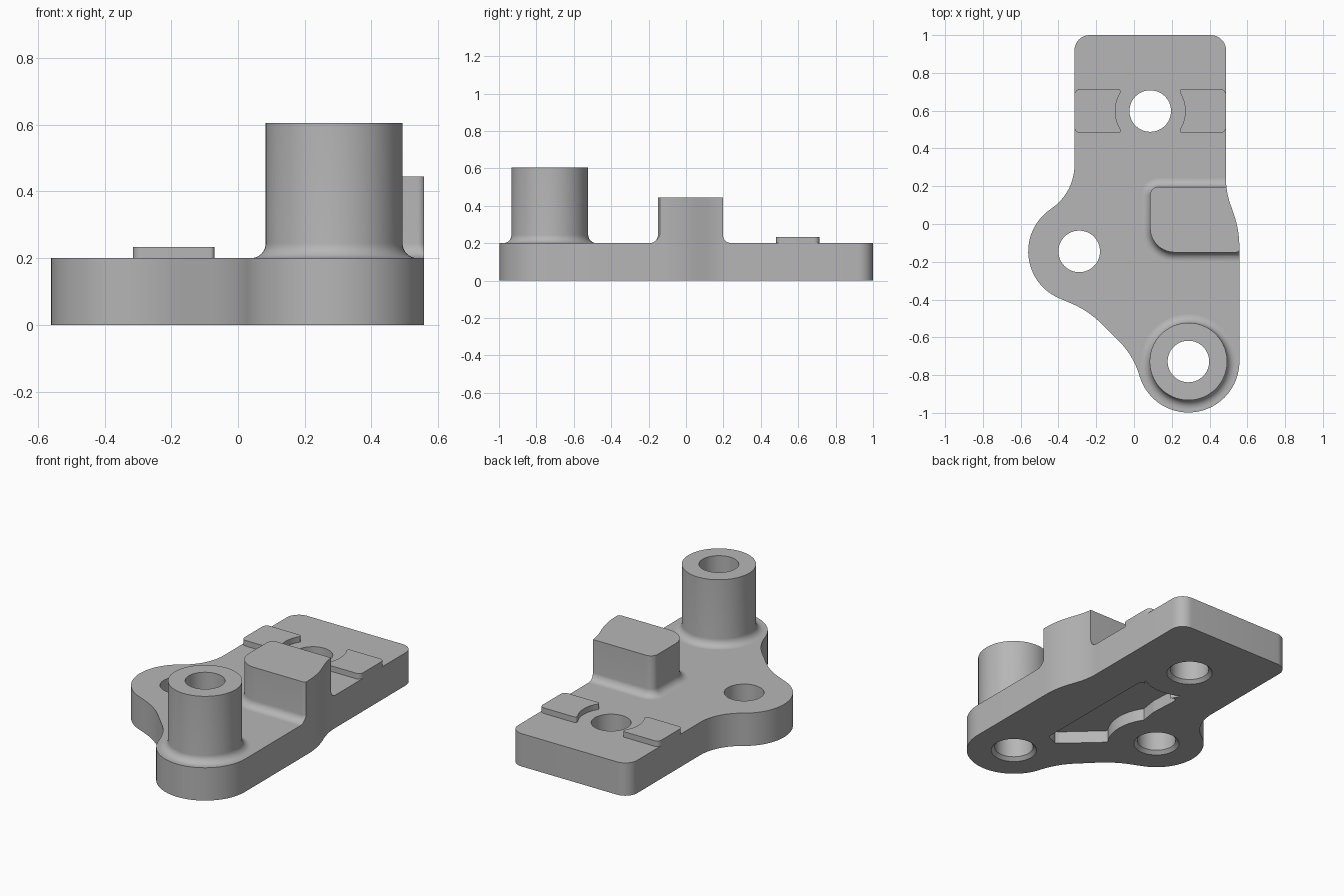
import bpy, bmesh
from math import sin, cos, tan, atan2, radians, pi
from mathutils import Vector

if "Cube" in bpy.data.objects:
    bpy.data.objects.remove(bpy.data.objects["Cube"])

# Material
grey = bpy.data.materials.new("plain grey")
grey.use_nodes = True
COLOUR = (0.47, 0.47, 0.47, 1)
grey.diffuse_color = COLOUR
for node in grey.node_tree.nodes:
    if node.type == "BSDF_PRINCIPLED":
        node.inputs["Base Color"].default_value = COLOUR

# Key centres and heights
BOSS, EAR, REAR = (0.288, -0.728), (-0.29, -0.145), (0.086, 0.598)
HOLE_R, LOBE_R, DECK = 0.11, 0.27, 0.2


def arc(centre, r, start, end, n=16):
    """Points along an arc, angles in degrees, with no corner rounding."""
    out = []
    for i in range(n + 1):
        a = radians(start + (end - start) * i / n)
        out.append((centre[0] + r * cos(a), centre[1] + r * sin(a), 0))
    return out


def circle(centre, r, n=64):
    return [p[:2] for p in arc(centre, r, 0, 360, n)[:-1]]


def rounded(points, n=10):
    """Polygon from (x, y, radius) corners, each corner filleted."""
    out = []
    for i, (x, y, r) in enumerate(points):
        p = Vector((x, y))
        if r == 0:
            out.append((x, y))
            continue
        a = (Vector(points[i - 1][:2]) - p).normalized()
        b = (Vector(points[(i + 1) % len(points)][:2]) - p).normalized()
        half = a.angle(b) / 2
        c = p + (a + b).normalized() * r / sin(half)
        s, e = p + a * r / tan(half) - c, p + b * r / tan(half) - c
        a0 = atan2(s.y, s.x)
        sweep = (atan2(e.y, e.x) - a0 + pi) % (2 * pi) - pi
        for k in range(n + 1):
            t = a0 + sweep * k / n
            out.append((c.x + r * cos(t), c.y + r * sin(t)))
    return out


def loft(name, rings, chamfer=0):
    """Solid through matching (points, z) rings, optional bottom chamfer."""
    bm = bmesh.new()
    loops = [[bm.verts.new((x, y, z)) for x, y in pts] for pts, z in rings]
    n = len(loops[0])
    for lo, hi in zip(loops, loops[1:]):
        for i in range(n):
            j = (i + 1) % n
            bm.faces.new((lo[i], lo[j], hi[j], hi[i]))
    bottom = bm.faces.new(loops[0][::-1])
    bm.faces.new(loops[-1])
    if chamfer:
        bmesh.ops.bevel(bm, geom=list(bottom.edges), offset=chamfer,
                        segments=1, affect="EDGES", profile=0.5)
    bmesh.ops.recalc_face_normals(bm, faces=bm.faces)
    mesh = bpy.data.meshes.new(name)
    bm.to_mesh(mesh)
    bm.free()
    mesh.materials.append(grey)
    ob = bpy.data.objects.new(name, mesh)
    bpy.context.collection.objects.link(ob)
    return ob


def prism(name, pts, z0, z1, chamfer=0):
    return loft(name, [(pts, z0), (pts, z1)], chamfer)


def combine(ob, cutter, operation="DIFFERENCE"):
    """Apply a boolean and discard the cutter."""
    cutter.hide_render = True
    mod = ob.modifiers.new("cut", "BOOLEAN")
    mod.operation, mod.solver, mod.object = operation, "EXACT", cutter
    bpy.context.view_layer.objects.active = ob
    bpy.ops.object.modifier_apply(modifier=mod.name)
    bpy.data.objects.remove(cutter)


def hole_cutter(centre):
    """Through hole with a countersunk lower rim."""
    rings = [(HOLE_R + 0.07, -0.05), (HOLE_R, 0.02), (HOLE_R, 0.9)]
    return loft("hole cutter", [(circle(centre, r), z) for r, z in rings])


# Base plate outline, counter-clockwise from the rear left corner
outline = rounded(
    [(-0.315, 1, 0.08), (-0.315, 0.165, 0.28)]
    + arc(EAR, LOBE_R, 125, 247, 28)
    + [(-0.24, -0.46, 0.5), (-0.004, -0.696, 0.42)]
    + arc(BOSS, LOBE_R, 197, 360, 36)
    + [(0.558, -0.03, 0.55), (0.487, 0.17, 0.4), (0.487, 1, 0.08)])
plate = prism("base_plate", outline, 0, DECK, 0.017)
for centre in (BOSS, EAR, REAR):
    combine(plate, hole_cutter(centre))

# Underside pocket, skirting the three holes
pocket = rounded(
    [(0.235, 0.385, 0.02)]
    + arc(REAR, 0.27, -60, -120)
    + [(-0.06, 0.385, 0.02), (-0.045, 0.12, 0.15)]
    + arc(EAR, 0.28, 35, -35)
    + [(-0.055, -0.32, 0.01), (0.14, -0.5, 0.02)]
    + arc(BOSS, 0.25, 120, 106)
    + [(0.235, -0.48, 0.012)])
combine(plate, prism("pocket cutter", pocket, -0.1, 0.075))

# Heights and outward offsets of a concave fillet at the deck
FILLET = 0.045
steps = [radians(90 * i / 8) for i in range(9)]
flare = [(FILLET * (1 - sin(a)), DECK + FILLET * (1 - cos(a))) for a in steps]

# Tubular boss
boss = loft("boss_tube", [(circle(BOSS, 0.205 + d, 96), z)
                          for d, z in flare + [(0, 0.605)]])
combine(boss, hole_cutter(BOSS))

# Stop block, trimmed to the plate edge


def block_section(d):
    return rounded([(0.085 - d, -0.15 - d, 0.13 + d),
                    (0.563 + d, -0.15 - d, 0.025),
                    (0.563 + d, 0.197 + d, 0.01),
                    (0.085 - d, 0.197 + d, 0.045 + d)])


block = loft("stop_block", [(block_section(d), z) for d, z in flare + [(0, 0.445)]])
combine(block, prism("edge trim", outline, 0.1, 0.6), "INTERSECT")

# Raised pads either side of the rear hole
pad = rounded([(-0.315, 0.482, 0.03), (-0.072, 0.482, 0.012)]
              + arc(REAR, 0.185, 212, 148)
              + [(-0.072, 0.714, 0.012), (-0.315, 0.714, 0.03)])
prism("right_pad", pad, DECK, 0.234)
prism("left_pad", [(2 * REAR[0] - x, y) for x, y in reversed(pad)], DECK, 0.234)

# Smooth shading with crisp edges
bpy.ops.object.select_all(action="DESELECT")
for name in ("base_plate", "boss_tube", "stop_block", "right_pad", "left_pad"):
    ob = bpy.data.objects[name]
    ob.select_set(True)
    bpy.context.view_layer.objects.active = ob
bpy.ops.object.shade_smooth_by_angle(angle=radians(30))
